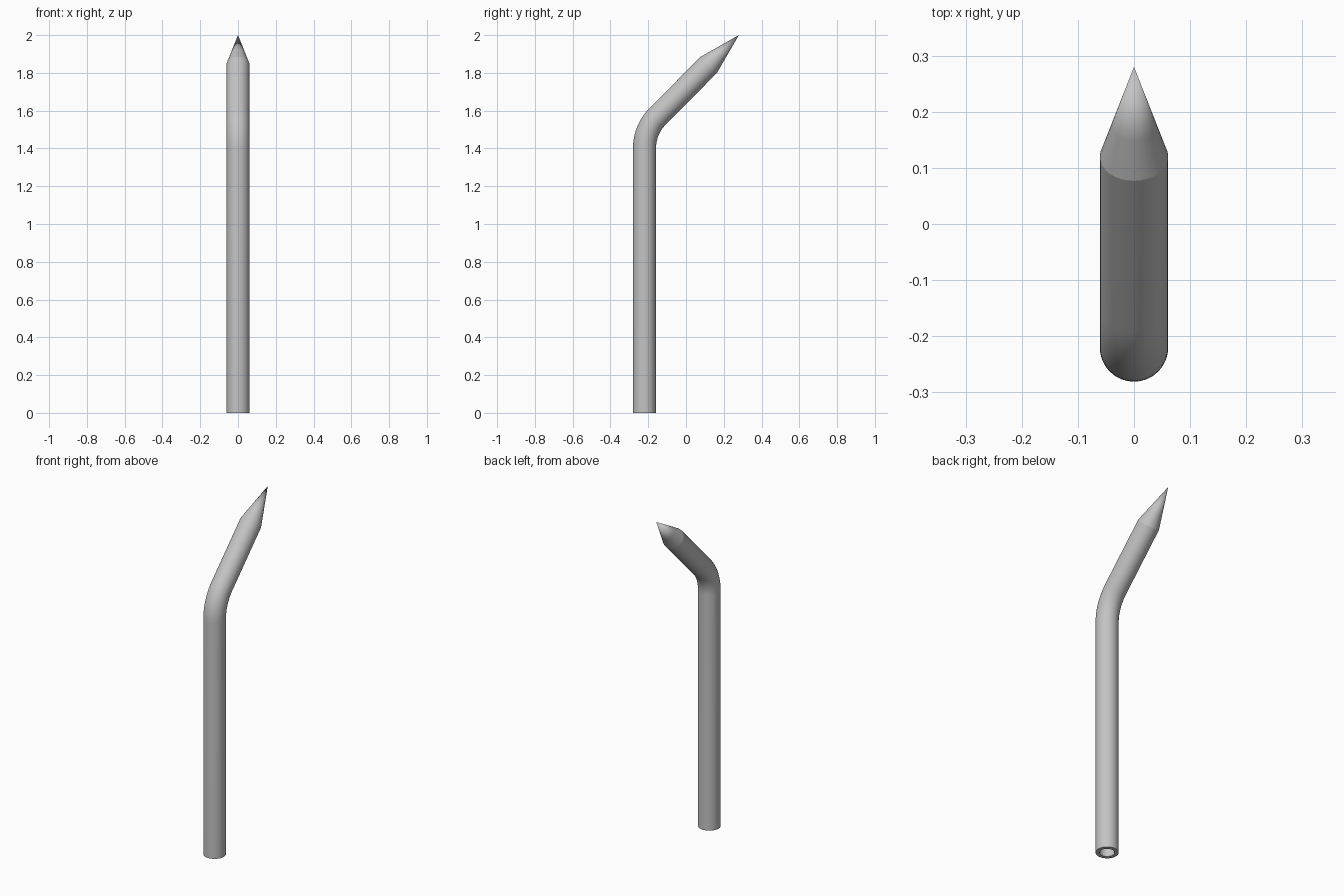
import bpy, bmesh
from math import sin, cos, pi, radians
from mathutils import Vector

if "Cube" in bpy.data.objects:
    bpy.data.objects.remove(bpy.data.objects["Cube"], do_unlink=True)

SIDES = 32
OUTER, INNER = 0.061, 0.04
BASE_Y, BEND_Z, BEND_R = -0.22, 1.40, 0.2415
TILT = radians(45)
TIP = Vector((0, 0.28, 2.0))
TAPER_START = Vector((0, 0.12, 1.842))

steel = bpy.data.materials.new("grey_steel")
steel.use_nodes = True
color = (0.55, 0.55, 0.55, 1)
steel.diffuse_color = color
steel.node_tree.nodes["Principled BSDF"].inputs["Base Color"].default_value = color


def add_ring(bm, centre, tilt, radius):
    """Circle of vertices tilted towards the back."""
    along = Vector((0, cos(tilt), -sin(tilt)))
    return [bm.verts.new(centre + Vector((radius * cos(a), 0, 0)) + along * radius * sin(a))
            for a in (2 * pi * i / SIDES for i in range(SIDES))]


def bridge(bm, a, b):
    for i in range(SIDES):
        j = (i + 1) % SIDES
        bm.faces.new((a[i], a[j], b[j], b[i]))


def finish(bm, name):
    bmesh.ops.recalc_face_normals(bm, faces=bm.faces)
    mesh = bpy.data.meshes.new(name)
    bm.to_mesh(mesh)
    bm.free()
    mesh.materials.append(steel)
    obj = bpy.data.objects.new(name, mesh)
    bpy.context.collection.objects.link(obj)
    bpy.ops.object.select_all(action='DESELECT')
    obj.select_set(True)
    bpy.context.view_layer.objects.active = obj
    bpy.ops.object.shade_smooth_by_angle(angle=radians(13))


# Centre line: upright post, rounded bend, slanted arm
path = [(Vector((0, BASE_Y, 0)), 0)]
for k in range(11):
    t = TILT * k / 10
    path.append((Vector((0, BASE_Y + BEND_R * (1 - cos(t)), BEND_Z + BEND_R * sin(t))), t))
path.append((TAPER_START, TILT))
collar = TAPER_START.lerp(TIP, 1 - INNER / OUTER)

# Hollow bent tube: up the outside, over the tapered rim, down the inside
bm = bmesh.new()
rings = [add_ring(bm, c, t, OUTER) for c, t in path]
rings.append(add_ring(bm, collar, TILT, INNER))
rings += [add_ring(bm, c, t, INNER) for c, t in reversed(path)]
for a, b in zip(rings, rings[1:] + rings[:1]):
    bridge(bm, a, b)
finish(bm, "bent_tube")

# Pointed spike closing the tube
bm = bmesh.new()
ring = add_ring(bm, collar, TILT, INNER)
apex = bm.verts.new(TIP)
for i in range(SIDES):
    bm.faces.new((ring[i], ring[(i + 1) % SIDES], apex))
bm.faces.new(ring[::-1])
finish(bm, "spike_tip")
